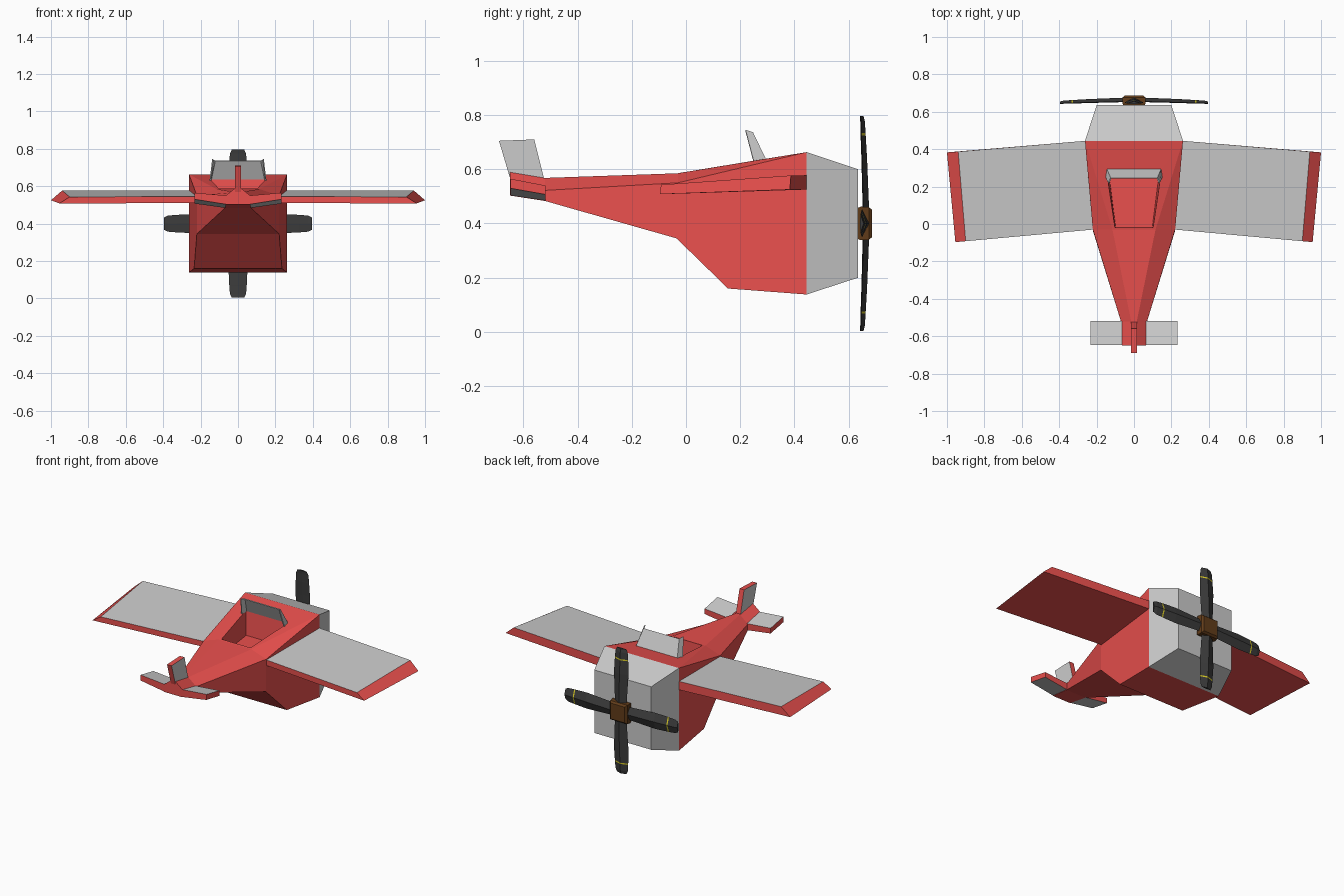
import bpy, bmesh, math

if "Cube" in bpy.data.objects:
    bpy.data.objects.remove(bpy.data.objects["Cube"])


def material(name, rgb):
    m = bpy.data.materials.new(name)
    m.diffuse_color = (*rgb, 1)
    m.use_nodes = True
    m.node_tree.nodes["Principled BSDF"].inputs["Base Color"].default_value = m.diffuse_color
    return m


RED = material("red_paint", (0.82, 0.08, 0.075))
GREY = material("light_grey", (0.75, 0.75, 0.75))
DARK = material("dark_blade", (0.045, 0.045, 0.045))
BROWN = material("brown_hub", (0.12, 0.045, 0.01))
YELLOW = material("yellow_band", (0.7, 0.6, 0.02))


def build(name, verts, faces, mats, indices=None, mirror=False):
    me = bpy.data.meshes.new(name)
    me.from_pydata(verts, [], faces)
    for m in mats:
        me.materials.append(m)
    if indices:
        for p, i in zip(me.polygons, indices):
            p.material_index = i
    bm = bmesh.new()
    bm.from_mesh(me)
    bmesh.ops.recalc_face_normals(bm, faces=bm.faces)
    bm.to_mesh(me)
    bm.free()
    ob = bpy.data.objects.new(name, me)
    bpy.context.collection.objects.link(ob)
    if mirror:
        mod = ob.modifiers.new("mirror", 'MIRROR')
        mod.use_mirror_merge = False
    return ob


# bottom, top, then the four sides of an eight-corner block
BLOCK = [(3, 2, 1, 0), (4, 5, 6, 7), (0, 1, 5, 4), (1, 2, 6, 5), (2, 3, 7, 6), (3, 0, 4, 7)]


def loft(sections, start=0):
    """Verts and faces joining equal-sized rings, with capped ends."""
    n = len(sections[0])
    verts = [p for s in sections for p in s]
    faces = [tuple(start + i for i in range(n))[::-1]]
    for k in range(len(sections) - 1):
        a = start + k * n
        for i in range(n):
            j = (i + 1) % n
            faces.append((a + i, a + j, a + n + j, a + n + i))
    last = start + (len(sections) - 1) * n
    faces.append(tuple(last + i for i in range(n)))
    return verts, faces


def rect(hx, y, z0, z1):
    return [(-hx, y, z0), (hx, y, z0), (hx, y, z1), (-hx, y, z1)]


# Fuselage: right-hand corner points, mirrored to the left
P = {
    'A': (.262, .445, .663), 'B': (.262, .445, .138), 'C': (.235, .155, .16),
    'D': (.22, -.035, .345), 'E': (.07, -.52, .483), 'S': (.22, -.03, .55),
    'T': (.115, -.03, .585), 'U': (.07, -.52, .522), 'V': (.015, -.52, .568),
    'H': (.065, -.65, .503), 'I': (.065, -.65, .55), 'J': (.015, -.65, .59),
    'K': (.148, .29, .638), 'L': (.102, -.02, .587),   # cockpit rim
    'M': (.135, .275, .49), 'N': (.098, -.015, .49),   # cockpit floor
}
keys = list(P)
verts = [P[k] for k in keys] + [(-P[k][0], P[k][1], P[k][2]) for k in keys]
R = {k: i for i, k in enumerate(keys)}
L = {k: i + len(keys) for i, k in enumerate(keys)}
faces = []
for s in ("ABCDS", "AST", "SDEU", "TSUV", "UEHI", "VUIJ", "ATLK", "KLNM"):
    faces += [[R[c] for c in s], [L[c] for c in reversed(s)]]
for a, b in ("AB", "BC", "CD", "DE", "EH", "TV", "VJ", "AK", "TL", "KM", "LN", "MN"):
    faces.append([R[a], R[b], L[b], L[a]])
faces.append([R['H'], R['I'], R['J'], L['J'], L['I'], L['H']])
build("fuselage", verts, faces, [RED])

# Engine cowling
v, f = loft([rect(.262, .445, .138, .663), rect(.2, .635, .2, .6)])
build("engine_cowling", v, f, [GREY])

# Wings: red with a grey top
build("wings", [
    (.2, -.028, .51), (.955, -.097, .508), (1, .383, .525), (.255, .445, .525),
    (.2, -.028, .545), (.9, -.092, .543), (.94, .387, .577), (.255, .445, .578)],
    BLOCK, [RED, GREY], [0, 1, 0, 0, 0, 0], True)

# Tailplane: slight V shape, grey faces and red edges
build("tailplane", [
    (.06, -.648, .503), (.232, -.648, .53), (.232, -.518, .507), (.06, -.518, .483),
    (.06, -.648, .55), (.232, -.648, .565), (.232, -.518, .54), (.06, -.518, .525)],
    BLOCK, [RED, GREY], [1, 1, 0, 0, 0, 0], True)

# Tail fin: grey sides and red edges
w = .016
build("tail_fin", [
    (-w, -.65, .57), (w, -.65, .57), (w, -.52, .55), (-w, -.52, .55),
    (-w, -.69, .705), (w, -.69, .705), (w, -.56, .71), (-w, -.56, .71)],
    BLOCK, [RED, GREY], [0, 0, 0, 1, 0, 1])

# Windscreen: front panel with short folded sides
lower = [(-.152, .25, .63), (-.145, .295, .637), (.145, .295, .637), (.152, .25, .63)]
upper = [(-.138, .22, .745), (-.125, .247, .737), (.125, .247, .737), (.138, .22, .745)]
screen = build("windscreen", lower + upper,
               [(i, i + 1, i + 5, i + 4) for i in range(3)], [GREY])
screen.modifiers.new("thickness", 'SOLIDIFY').thickness = .006

# Propeller: four blades, each with a yellow band on its front face
verts, faces, idx = [], [], []
stations = [(.04, .04, .655, .676), (.24, .051, .65, .668), (.325, .047, .647, .663),
            (.333, .0465, .647, .6625), (.375, .043, .646, .66), (.396, .033, .644, .655)]
for q in range(4):
    c, s = round(math.cos(q * math.pi / 2)), round(math.sin(q * math.pi / 2))
    rings = []
    for r, hw, yb, yf in stations:
        ring = [(-hw, yb), (0, yb - .003), (hw, yb), (0, yf)]
        rings.append([(c * t - s * r, y, .4 + s * t + c * r) for t, y in ring])
    v, f = loft(rings, len(verts))
    verts += v
    faces += f
    idx += [1 if i in (11, 12) else 0 for i in range(len(f))]
build("propeller_blades", verts, faces, [DARK, YELLOW], idx)

# Propeller hub
v, f = loft([rect(h, y, .4 - h, .4 + h) for h, y in
             ((.056, .63), (.062, .645), (.06, .675), (.05, .687))])
build("propeller_hub", v, f, [BROWN])
